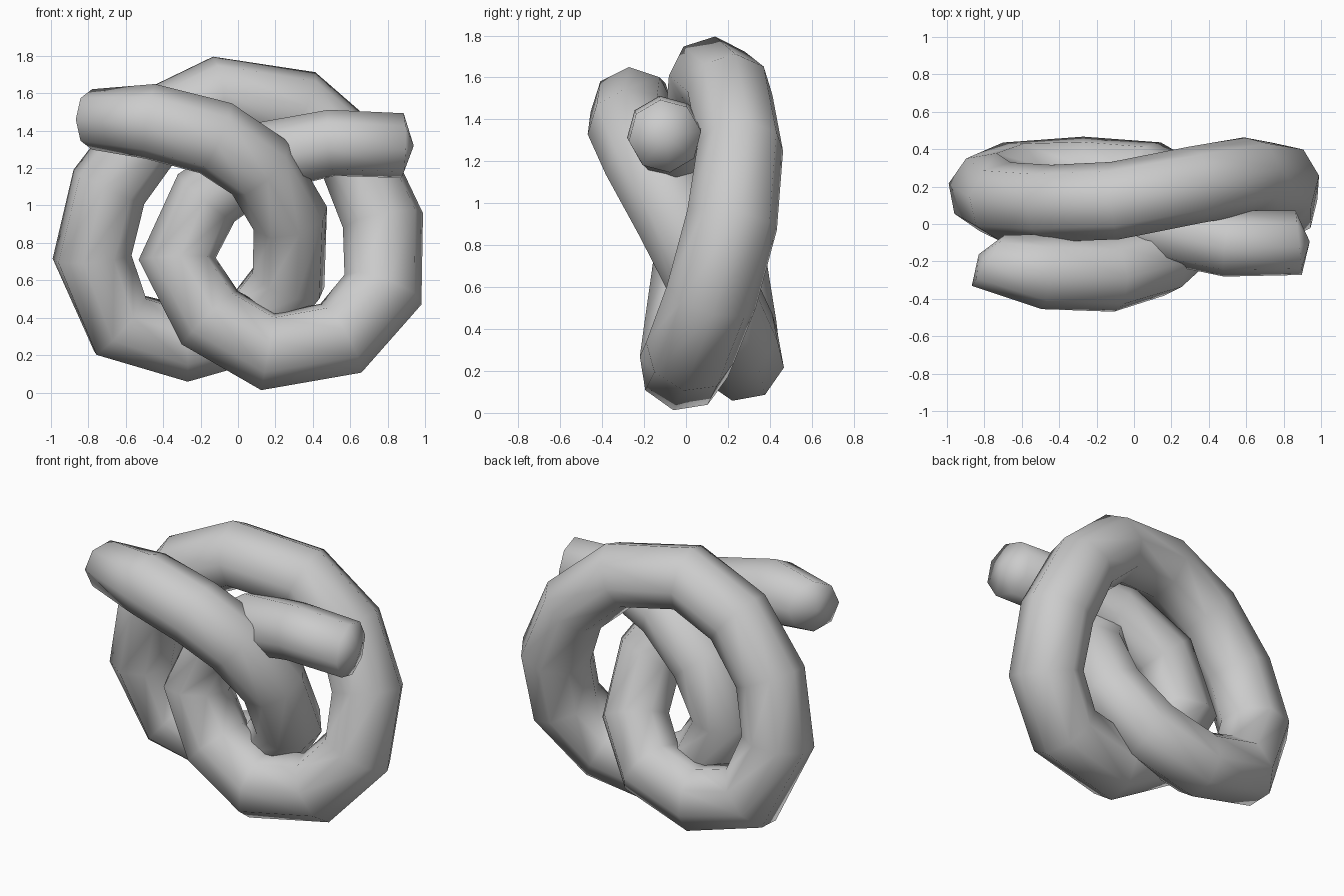
import bpy, bmesh, math
from mathutils import Vector

if "Cube" in bpy.data.objects:
    bpy.data.objects.remove(bpy.data.objects["Cube"])

SIDES = 8
THICK = 0.94
# rope centre line: x, y, z, radius
PATH = [
    (-0.78, -0.195, 1.46, .172), (-0.47, -0.255, 1.45, .215), (-0.12, -0.265, 1.36, .22),
    (0.12, -0.19, 1.20, .22), (0.28, -0.04, 0.93, .22), (0.27, 0.13, 0.60, .22),
    (0.08, 0.24, 0.36, .22), (-0.27, 0.265, 0.26, .22), (-0.63, 0.235, 0.36, .23),
    (-0.78, 0.17, 0.725, .23), (-0.69, 0.12, 1.10, .225), (-0.45, 0.11, 1.42, .22),
    (-0.10, 0.125, 1.59, .222), (0.33, 0.21, 1.525, .22), (0.62, 0.26, 1.27, .22),
    (0.775, 0.22, 0.92, .235), (0.775, 0.12, 0.55, .235), (0.55, 0.02, 0.29, .23),
    (0.16, -0.01, 0.22, .23), (-0.15, 0.01, 0.40, .225), (-0.325, 0.05, 0.715, .22),
    (-0.17, 0.06, 1.04, .21), (0.14, -0.015, 1.26, .205), (0.50, -0.105, 1.335, .19),
    (0.88, -0.10, 1.32, .186),
]
# directions the rope faces at its two ends
START_DIR = Vector((0.84, -0.54, 0)).normalized()
END_DIR = Vector((0.99, 0.10, -0.02)).normalized()
CAP = 0.06


def build_rope(name, path):
    pts = [Vector(p[:3]) for p in path]
    last = len(pts) - 1
    bm = bmesh.new()
    rings = []
    normal = Vector((0, -1, 0))

    # rings carried along the path with a non-twisting frame
    for i, c in enumerate(pts):
        if i == 0:
            t = START_DIR
        elif i == last:
            t = END_DIR
        else:
            t = ((c - pts[i - 1]).normalized() + (pts[i + 1] - c).normalized()).normalized()
        normal = (normal - t * normal.dot(t)).normalized()
        side = t.cross(normal)
        r = path[i][3] * THICK
        rings.append([bm.verts.new(c + r * (math.cos(a) * normal + math.sin(a) * side))
                      for a in (2 * math.pi * k / SIDES for k in range(SIDES))])
    for a, b in zip(rings, rings[1:]):
        for k in range(SIDES):
            j = (k + 1) % SIDES
            bm.faces.new((a[k], a[j], b[j], b[k]))

    # low cone caps on both ends
    tip0 = bm.verts.new(pts[0] - START_DIR * CAP)
    tip1 = bm.verts.new(pts[-1] + END_DIR * CAP)
    for k in range(SIDES):
        j = (k + 1) % SIDES
        bm.faces.new((tip0, rings[0][j], rings[0][k]))
        bm.faces.new((tip1, rings[-1][k], rings[-1][j]))

    bmesh.ops.recalc_face_normals(bm, faces=bm.faces)
    for f in bm.faces:
        f.smooth = True
    me = bpy.data.meshes.new(name)
    bm.to_mesh(me)
    bm.free()
    ob = bpy.data.objects.new(name, me)
    bpy.context.collection.objects.link(ob)
    return ob


build_rope("knotted_rope", PATH)
